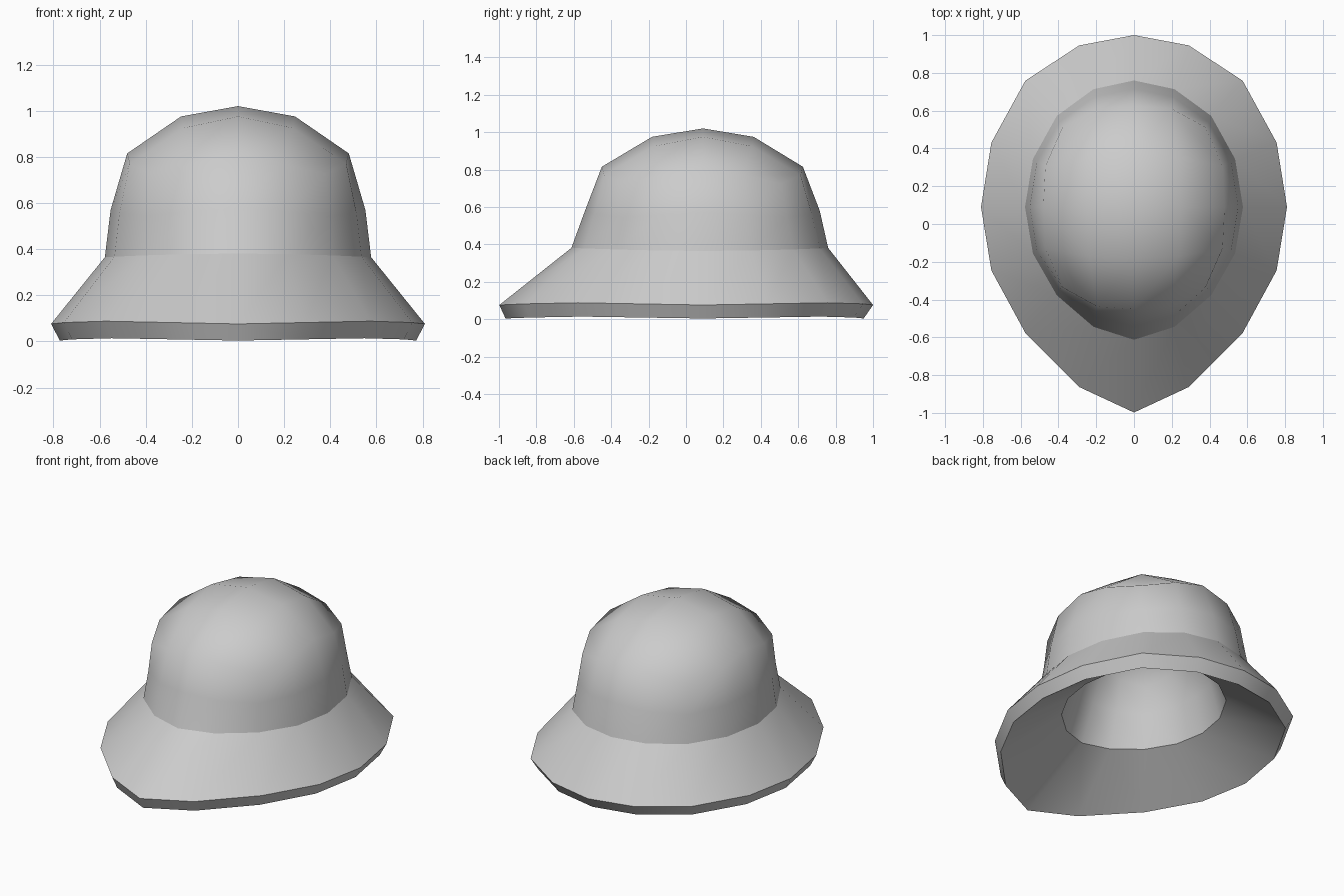
import bpy, bmesh
from math import sin, cos, pi

if "Cube" in bpy.data.objects:
    bpy.data.objects.remove(bpy.data.objects["Cube"])

SIDES = 16
CY = 0.09                                   # centre of the crown in y
POINTED = [0, 0.309, 0.613, 0.876, 1.0]     # front quarter of the brim outline
BRIM_X = [1, 0.932, 0.71, 0.358, 0]         # brim half widths, side to end
BRIM_Y = [0, 0.375, 0.735, 0.94, 1]         # back quarter of the brim outline

# rings: x radius, back radius, front radius, z, pointedness, z waves (2nd, 4th), corner bulge, corner drop
OUTER = [(0.81, 0.91, 1.088, 0.082, 1.0, 0.0, 0.006, 0, 0),
         (0.577, 0.67, 0.703, 0.373, 0.45, 0.008, 0, 0, 0),
         (0.552, 0.625, 0.63, 0.575, 0.2, 0.005, 0, 0.01, 0.03),
         (0.48, 0.535, 0.54, 0.815, 0, 0, 0, 0.115, 0.09)]
INNER = [(0.772, 0.86, 1.055, 0.009, 1.0, 0.0, 0.005, 0, 0),
         (0.445, 0.515, 0.56, 0.23, 0.45, 0.008, 0, 0, 0),
         (0.39, 0.45, 0.46, 0.455, 0.2, 0.005, 0, 0.01, 0.03),
         (0.32, 0.365, 0.37, 0.66, 0, 0, 0, 0.115, 0.07)]

bm = bmesh.new()


def ring(rx, back, front, z, pointed, w2, w4, bulge, drop):
    verts = []
    for k in range(SIDES):
        a = 2 * pi * k / SIDES
        q = min(k % 8, 8 - k % 8)
        c = (1 - cos(4 * a)) / 2            # 1 at the four corners
        x = abs(cos(a)) * (1 - pointed) + BRIM_X[q] * pointed
        x *= rx if cos(a) >= 0 else -rx
        table = BRIM_Y if sin(a) >= 0 else POINTED
        y = abs(sin(a)) * (1 - pointed) + table[q] * pointed
        y *= back if sin(a) >= 0 else -front
        g = 1 + bulge * c
        verts.append(bm.verts.new((x * g, CY + y * g,
                                   z - w2 * cos(2 * a) - w4 * cos(4 * a) - drop * c)))
    return verts


def bridge(a, b):
    for k in range(SIDES):
        n = (k + 1) % SIDES
        bm.faces.new((a[k], a[n], b[n], b[k]))


def dome(edge, r, z_mid, z_corner, z_top):
    # grid-filled cap: 16 edge points, 8 inner points, one centre
    top = bm.verts.new((0, CY, z_top))
    inner = []
    for m in range(8):
        a = m * pi / 4
        f, z = (1.36, z_corner) if m % 2 else (1, z_mid)
        inner.append(bm.verts.new((cos(a) * r * f, CY + sin(a) * r * f * 1.1, z)))
    for q in range(4):
        k, m = 4 * q, 2 * q
        i = [inner[(m + d) % 8] for d in (-1, 0, 1, 2)]
        bm.faces.new((edge[k + 1], edge[k + 2], edge[k + 3], i[2]))
        bm.faces.new((edge[k], edge[k + 1], i[2], i[1]))
        bm.faces.new((edge[k - 1], edge[k], i[1], i[0]))
        bm.faces.new((top, i[1], i[2], i[3]))


# outer and inner skins of the hat
skins = []
for rows, cap in ((OUTER, (0.247, 0.975, 0.925, 1.02)),
                  (INNER, (0.165, 0.795, 0.75, 0.835))):
    rings = [ring(*row) for row in rows]
    for lo, hi in zip(rings, rings[1:]):
        bridge(lo, hi)
    dome(rings[-1], *cap)
    skins.append(rings)

# rim joining both skins
bridge(skins[0][0], skins[1][0])

bmesh.ops.recalc_face_normals(bm, faces=bm.faces[:])
for f in bm.faces:
    f.smooth = True

# sharp creases at the rim and where the crown meets the brim
for rings in skins:
    for r in rings[:2]:
        for k in range(SIDES):
            e = bm.edges.get((r[k], r[(k + 1) % SIDES]))
            e.smooth = False

mesh = bpy.data.meshes.new("hat")
bm.to_mesh(mesh)
bm.free()
hat = bpy.data.objects.new("hat", mesh)
bpy.context.collection.objects.link(hat)
